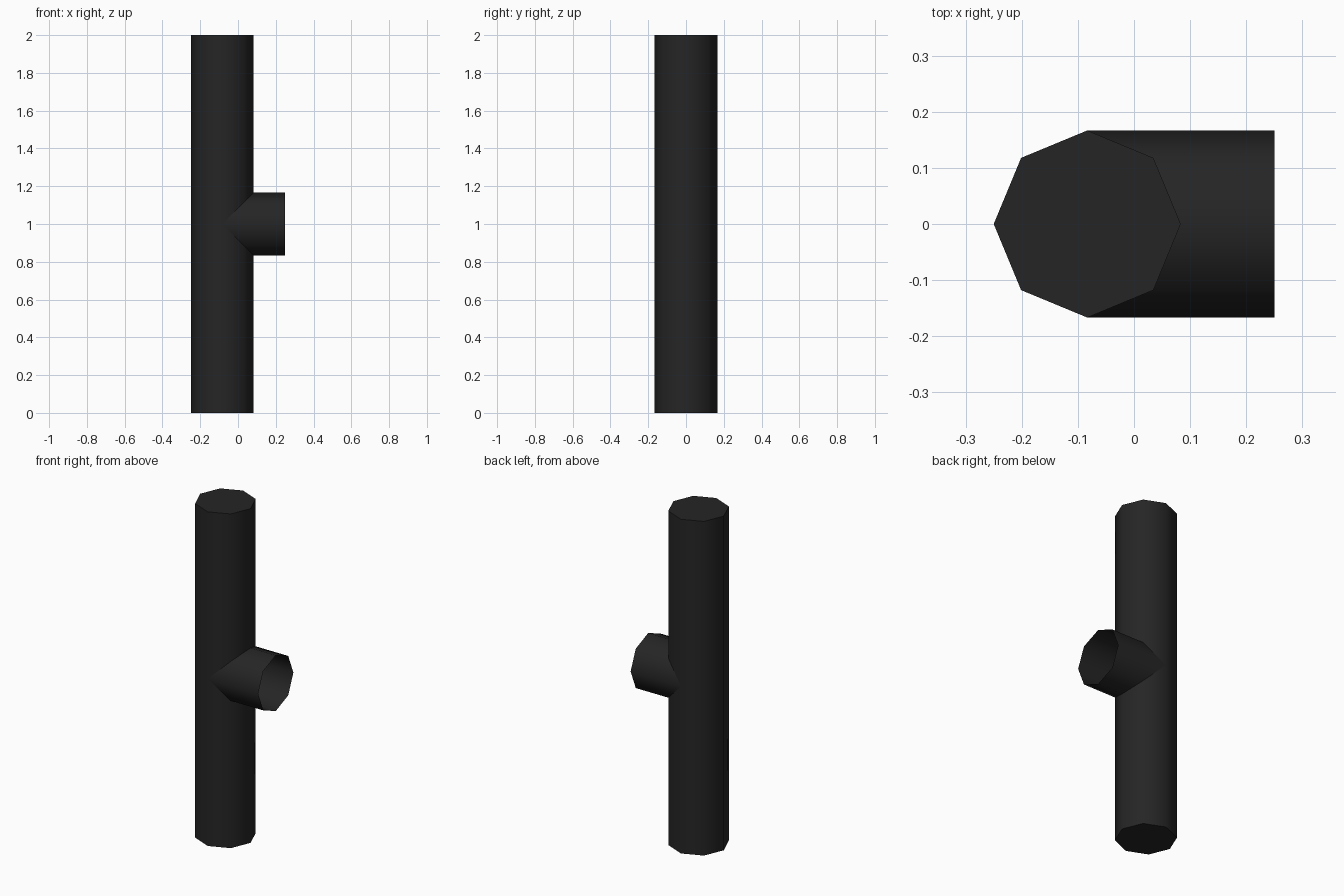
import bpy, math

if "Cube" in bpy.data.objects:
    bpy.data.objects.remove(bpy.data.objects["Cube"])

R = 1 / 6          # radius of both tubes
CX = -1 / 12       # axis of the upright

mat = bpy.data.materials.new("charcoal")
mat.diffuse_color = (0.0185, 0.0185, 0.0185, 1)
mat.use_nodes = True
mat.node_tree.nodes["Principled BSDF"].inputs["Base Color"].default_value = mat.diffuse_color


def tube(name, length, loc, rot, fill):
    bpy.ops.mesh.primitive_cylinder_add(
        vertices=8, radius=R, depth=length, end_fill_type=fill,
        location=loc, rotation=rot)
    ob = bpy.context.object
    ob.name = name
    ob.data.materials.append(mat)
    bpy.ops.object.transform_apply(location=True, rotation=True)
    bpy.ops.object.shade_smooth_by_angle(angle=math.radians(60))
    return ob


# closed upright pipe
tube("upright_pipe", 2, (CX, 0, 1), (0, 0, 0), 'NGON')

# open-ended side branch, from the upright's axis out to x = 0.25
tube("side_branch", 0.25 - CX, ((0.25 + CX) / 2, 0, 1),
     (0, math.pi / 2, 0), 'NOTHING')
